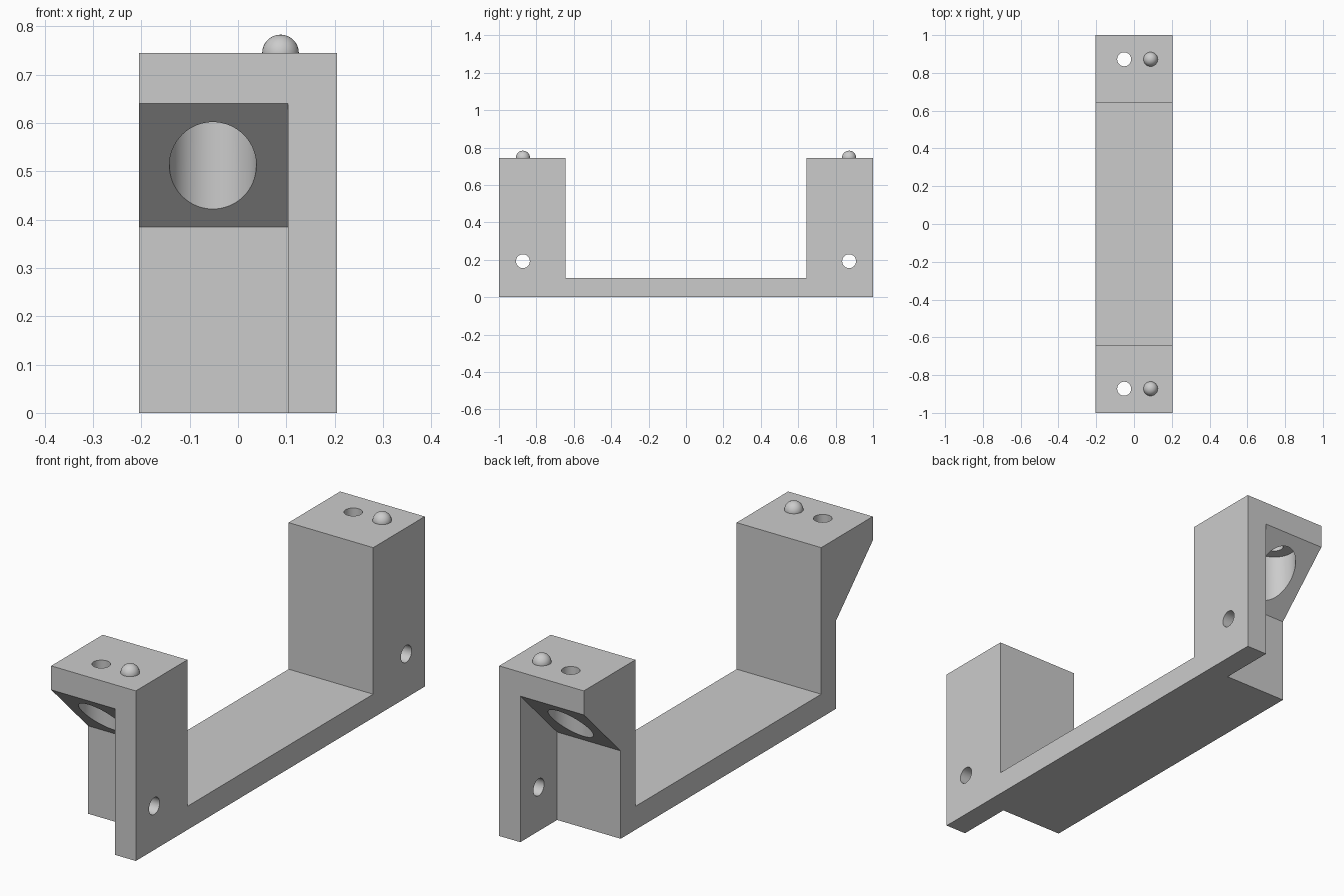
import bpy, bmesh, math
from mathutils import Matrix, Vector

cube = bpy.data.objects.get("Cube")
if cube:
    bpy.data.objects.remove(cube, do_unlink=True)

HALF_W, TOP, BASE = 0.205, 0.745, 0.103
TOWER_Y, WALL_Y = 0.643, 0.745      # inner face of tower, back of the end recess
FLANGE_X = 0.103                    # side flange starts here
HOLE_X, HOLE_Y = -0.052, 0.872
SMALL_R, BORE_R = 0.037, 0.09

grey = bpy.data.materials.new("light grey")
grey.use_nodes = True
colour = (0.6, 0.6, 0.6, 1)
grey.diffuse_color = colour
grey.node_tree.nodes["Principled BSDF"].inputs["Base Color"].default_value = colour


def make_object(name, bm):
    bmesh.ops.recalc_face_normals(bm, faces=bm.faces)
    mesh = bpy.data.meshes.new(name)
    bm.to_mesh(mesh)
    bm.free()
    mesh.materials.append(grey)
    obj = bpy.data.objects.new(name, mesh)
    bpy.context.collection.objects.link(obj)
    return obj


def prism(name, profile, x0, x1):
    """Extrude a (y, z) profile along x."""
    bm = bmesh.new()
    face = bm.faces.new([bm.verts.new((x0, y, z)) for y, z in profile])
    new = bmesh.ops.extrude_face_region(bm, geom=[face])["geom"]
    verts = [v for v in new if isinstance(v, bmesh.types.BMVert)]
    bmesh.ops.translate(bm, verts=verts, vec=(x1 - x0, 0, 0))
    return make_object(name, bm)


def rod(name, start, end, radius):
    """Cylinder between two points."""
    a, b = Vector(start), Vector(end)
    turn = (b - a).to_track_quat("Z", "Y").to_matrix().to_4x4()
    bm = bmesh.new()
    bmesh.ops.create_cone(bm, cap_ends=True, segments=64, radius1=radius, radius2=radius,
                          depth=(b - a).length, matrix=Matrix.Translation((a + b) / 2) @ turn)
    return make_object(name, bm)


def cut(body, cutter):
    cutter.hide_render = True
    mod = body.modifiers.new("cut", "BOOLEAN")
    mod.operation, mod.solver, mod.object = "DIFFERENCE", "EXACT", cutter
    bpy.context.view_layer.objects.active = body
    bpy.ops.object.modifier_apply(modifier=mod.name)
    bpy.data.objects.remove(cutter, do_unlink=True)


def smooth(obj):
    bpy.ops.object.select_all(action="DESELECT")
    obj.select_set(True)
    bpy.context.view_layer.objects.active = obj
    bpy.ops.object.shade_smooth_by_angle(angle=math.radians(30))


# U-shaped body: low bar with a tower at each end
half = [(1, 0), (1, TOP), (TOWER_Y, TOP), (TOWER_Y, BASE)]
body = prism("bracket_body", half + [(-y, z) for y, z in reversed(half)], -HALF_W, HALF_W)

for s, end in ((-1, "front"), (1, "back")):
    # End recess with a sloping ceiling, open at the end, side and bottom
    recess = [(1.1, -0.1), (WALL_Y, -0.1), (WALL_Y, 0.385), (1.1, 0.74)]
    cut(body, prism("recess_cutter", [(s * y, z) for y, z in recess], -0.3, FLANGE_X))
    # Wide blind bore up through the slope, narrow hole on through the top
    y = s * HOLE_Y
    cut(body, rod("bore_cutter", (HOLE_X, y, 0.3), (HOLE_X, y, 0.643), BORE_R))
    cut(body, rod("top_hole_cutter", (HOLE_X, y, 0.6), (HOLE_X, y, 0.85), SMALL_R))
    # Cross hole through the side flange
    cut(body, rod("side_hole_cutter", (0.05, y, 0.192), (0.3, y, 0.192), SMALL_R))

    # Domed locating pin on the tower top
    bm = bmesh.new()
    bmesh.ops.create_uvsphere(bm, u_segments=32, v_segments=16, radius=0.038,
                              matrix=Matrix.Translation((0.088, y, TOP)))
    smooth(make_object(end + "_pin", bm))

smooth(body)
